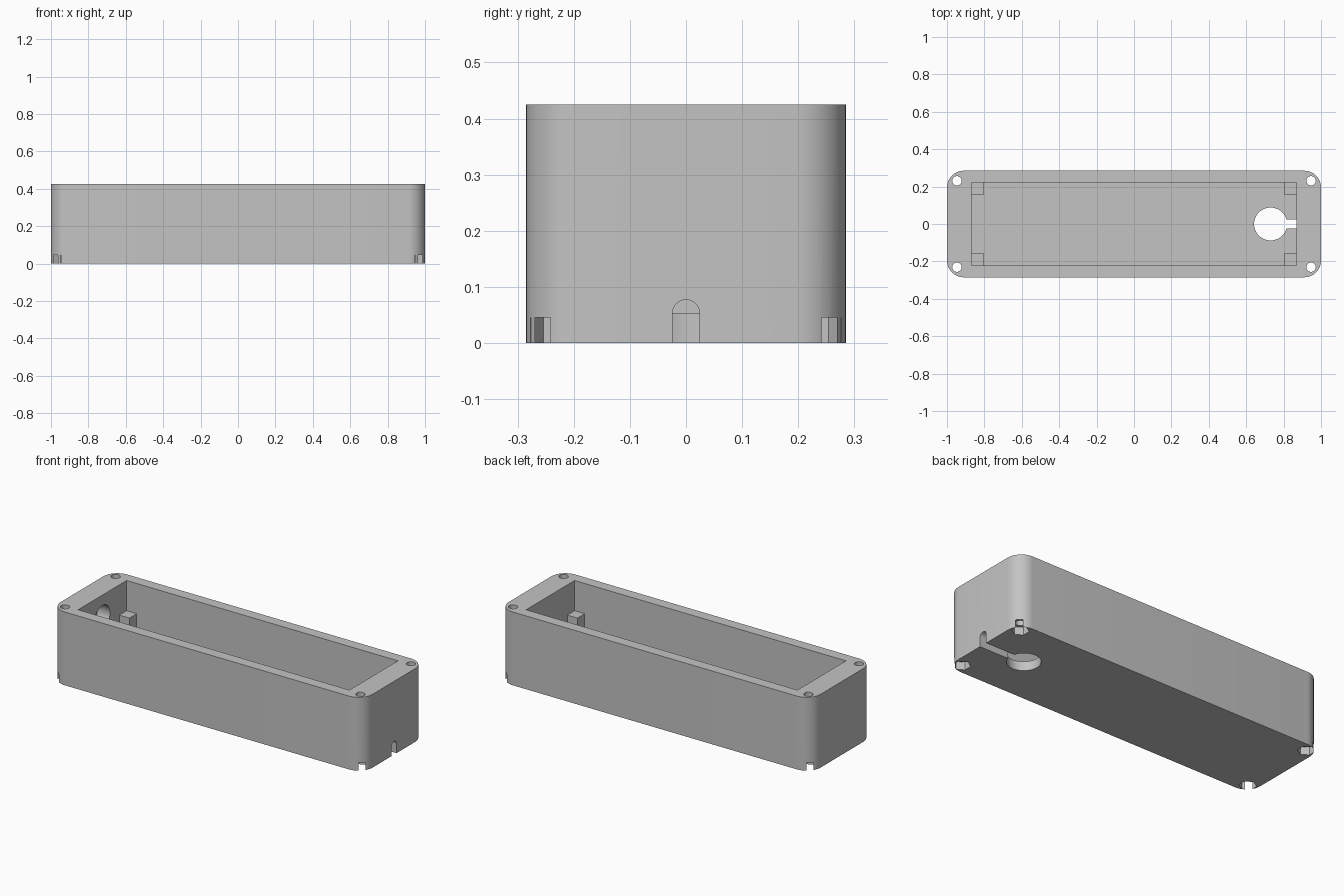
import bpy, bmesh
from math import cos, sin, pi, radians
from mathutils import Matrix

if "Cube" in bpy.data.objects:
    bpy.data.objects.remove(bpy.data.objects["Cube"], do_unlink=True)

L, W, H = 1.0, 0.285, 0.425          # half length, half width, height
IL, IW, FLOOR = 0.87, 0.222, 0.053   # cavity half sizes, floor thickness

grey = bpy.data.materials.new("plastic_grey")
grey.use_nodes = True
colour = (0.55, 0.55, 0.55, 1)
grey.diffuse_color = colour
grey.node_tree.nodes["Principled BSDF"].inputs["Base Color"].default_value = colour


def prism(name, outline, z0, z1, matrix=Matrix()):
    """Extrude a closed 2D outline from z0 to z1, then transform it."""
    bm = bmesh.new()
    face = bm.faces.new([bm.verts.new((x, y, z0)) for x, y in outline])
    top = bmesh.ops.extrude_face_region(bm, geom=[face])["geom"]
    bmesh.ops.translate(bm, vec=(0, 0, z1 - z0),
                        verts=[v for v in top if isinstance(v, bmesh.types.BMVert)])
    bm.transform(matrix)
    bmesh.ops.recalc_face_normals(bm, faces=bm.faces)
    mesh = bpy.data.meshes.new(name)
    bm.to_mesh(mesh)
    bm.free()
    mesh.materials.append(grey)
    obj = bpy.data.objects.new(name, mesh)
    bpy.context.collection.objects.link(obj)
    return obj


def arc(cx, cy, r, a0, a1, n):
    return [(cx + r * cos(radians(a0 + (a1 - a0) * i / n)),
             cy + r * sin(radians(a0 + (a1 - a0) * i / n))) for i in range(n + 1)]


def circle(cx, cy, r, n, start=0):
    return arc(cx, cy, r, start, start + 360, n)[:-1]


def rect(x0, x1, y0, y1):
    return [(x0, y0), (x1, y0), (x1, y1), (x0, y1)]


def cut(target, cutter):
    mod = target.modifiers.new("cut", 'BOOLEAN')
    mod.operation, mod.solver, mod.object = 'DIFFERENCE', 'EXACT', cutter
    bpy.context.view_layer.objects.active = target
    bpy.ops.object.modifier_apply(modifier=mod.name)
    bpy.data.objects.remove(cutter, do_unlink=True)


# Rounded outer block
R = 0.09
corners = [(1, 1, 0), (-1, 1, 90), (-1, -1, 180), (1, -1, 270)]
outline = [p for sx, sy, a in corners
           for p in arc(sx * (L - R), sy * (W - R), R, a, a + 90, 12)]
case = prism("case_body", outline, 0, H)

# Open cavity
cut(case, prism("cavity", rect(-IL, IL, -IW, IW), FLOOR, H + 0.1))

# Screw holes with hexagonal nut pockets underneath
for sx, sy, a in corners:
    x, y = sx * 0.947, sy * 0.231
    cut(case, prism("screw_hole", circle(x, y, 0.025, 24), -0.1, H + 0.1))
    cut(case, prism("nut_pocket", circle(x, y, 0.046, 6, 30), -0.1, 0.045))

# Round floor opening and the arched cable slot running out of the end wall
cut(case, prism("floor_opening", circle(0.73, 0, 0.088, 48), -0.1, FLOOR + 0.05))
along_x = Matrix(((0, 0, 1, 0), (1, 0, 0, 0), (0, 1, 0, 0), (0, 0, 0, 1)))
slot = [(-0.024, -0.1), (0.024, -0.1)] + arc(0, FLOOR, 0.024, 0, 180, 16)
cut(case, prism("cable_slot", slot, 0.78, L + 0.1, along_x))

# Blind round socket inside the opposite end wall
cut(case, prism("end_socket", circle(0, 0.295, 0.07, 32), -IL - 0.08, -IL + 0.05, along_x))

# Support posts in the cavity corners
for sx, sy, a in corners:
    name = ("back" if sy > 0 else "front") + ("_left" if sx > 0 else "_right") + "_post"
    xs, ys = sorted((sx * 0.805, sx * IL)), sorted((sy * 0.155, sy * IW))
    prism(name, rect(*xs, *ys), FLOOR, 0.25)

# Smooth curved walls, keep sharp edges
bpy.ops.object.select_all(action='DESELECT')
case.select_set(True)
bpy.context.view_layer.objects.active = case
bpy.ops.object.shade_smooth_by_angle(angle=radians(30))
